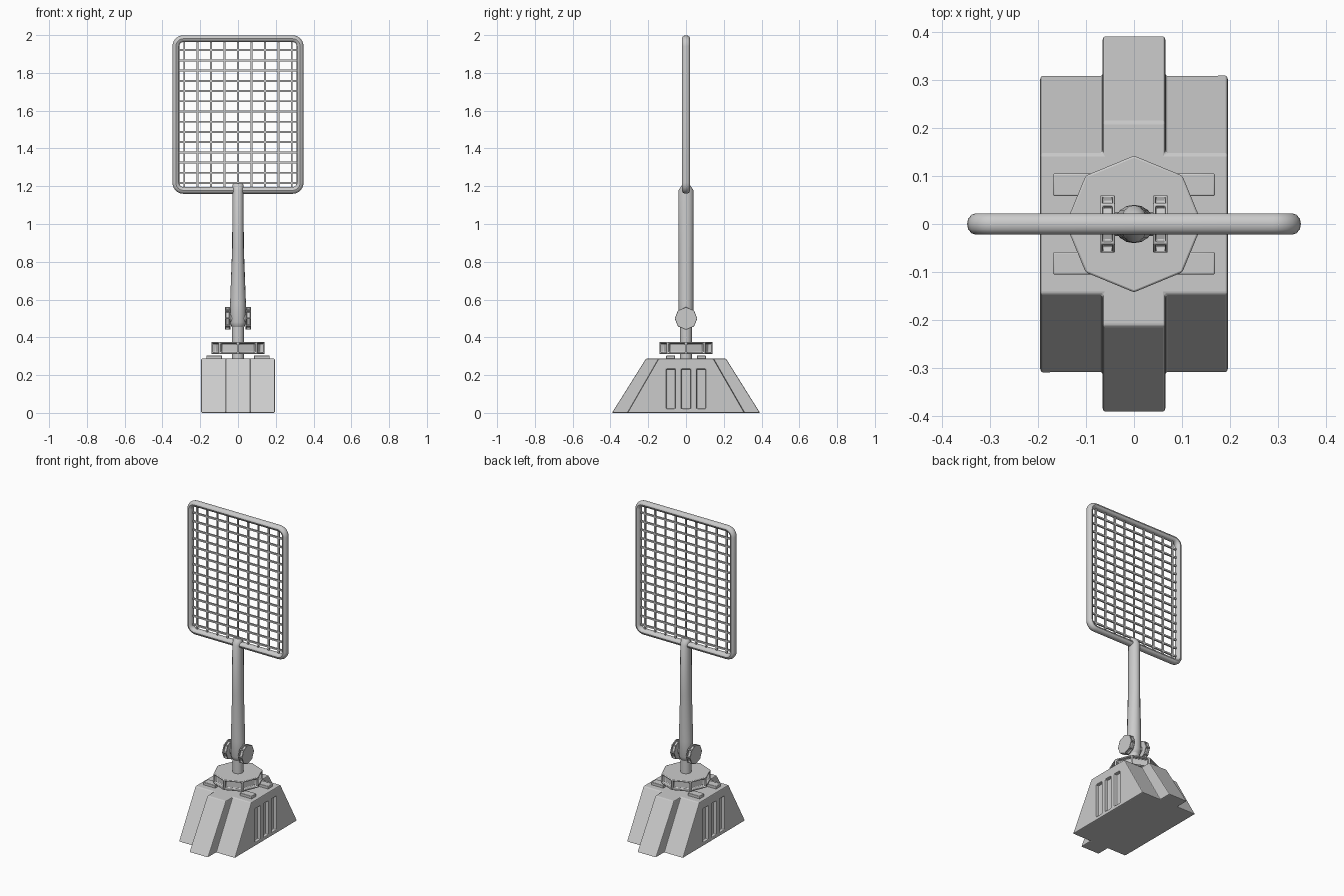
import bpy, bmesh
from math import pi, sin, cos, radians
from mathutils import Matrix

if "Cube" in bpy.data.objects:
    bpy.data.objects.remove(bpy.data.objects["Cube"])


def finish(bm, name, bevel=0, smooth=True):
    bmesh.ops.recalc_face_normals(bm, faces=bm.faces)
    me = bpy.data.meshes.new(name)
    bm.to_mesh(me)
    bm.free()
    ob = bpy.data.objects.new(name, me)
    bpy.context.collection.objects.link(ob)
    bpy.ops.object.select_all(action='DESELECT')
    ob.select_set(True)
    bpy.context.view_layer.objects.active = ob
    if bevel:
        m = ob.modifiers.new("bevel", 'BEVEL')
        m.width, m.segments = bevel, 2
        m.limit_method, m.angle_limit = 'ANGLE', radians(30)
    if smooth:
        bpy.ops.object.shade_smooth_by_angle(angle=radians(35))
    return ob


def add_box(bm, x0, x1, y0, y1, z0, z1):
    mat = (Matrix.Translation(((x0 + x1) / 2, (y0 + y1) / 2, (z0 + z1) / 2))
           @ Matrix.Diagonal((x1 - x0, y1 - y0, z1 - z0, 1)))
    bmesh.ops.create_cube(bm, size=1, matrix=mat)


def loft(bm, rings, closed=False):
    rows = [[bm.verts.new(p) for p in r] for r in rings]
    n = len(rows[0])
    for i in range(len(rows) if closed else len(rows) - 1):
        a, b = rows[i], rows[(i + 1) % len(rows)]
        for j in range(n):
            bm.faces.new((a[j], a[(j + 1) % n], b[(j + 1) % n], b[j]))
    if not closed:
        bm.faces.new(rows[0])
        bm.faces.new(rows[-1])


def round_bar(name, sections, n=16):
    bm = bmesh.new()
    loft(bm, [[(rx * cos(2 * pi * k / n), ry * sin(2 * pi * k / n), z) for k in range(n)]
              for z, rx, ry in sections])
    return finish(bm, name)


def panelled_octagon(name, radius, height, rim, depth, matrix, bevel):
    """Octagonal disc whose side faces are recessed panels."""
    bm = bmesh.new()
    r = radius
    loft(bm, [[(r * cos(k * pi / 4), r * sin(k * pi / 4), z) for k in range(8)]
              for z in (-height / 2, height / 2)])
    bmesh.ops.recalc_face_normals(bm, faces=bm.faces)
    sides = [f for f in bm.faces if abs(f.normal.z) < 0.1]
    bmesh.ops.inset_individual(bm, faces=sides, thickness=rim)
    bmesh.ops.inset_individual(bm, faces=sides, thickness=0.001, depth=-depth)
    bm.transform(matrix)
    return finish(bm, name, bevel)


# sloped cross-shaped base
def cross(z, w, rib, ym, yr):
    q = [(w, ym), (rib, ym), (rib, yr)]
    pts = q + [(-x, y) for x, y in reversed(q)]
    pts += [(-x, -y) for x, y in pts]
    return [(x, y, z) for x, y in pts]


bm = bmesh.new()
loft(bm, [cross(0, 0.195, 0.065, 0.31, 0.392), cross(0.287, 0.195, 0.065, 0.145, 0.212)])
base = finish(bm, "base", smooth=False)

# vent slots cut in both sides of the base
bm = bmesh.new()
for s in (-1, 1):
    for y in (-0.08, 0, 0.08):
        xa, xb = sorted((s * 0.175, s * 0.25))
        add_box(bm, xa, xb, y - 0.024, y + 0.024, 0.022, 0.232)
cutter = finish(bm, "slot_cutter", smooth=False)
cutter.hide_render = True
bpy.context.view_layer.objects.active = base
mod = base.modifiers.new("slots", 'BOOLEAN')
mod.operation, mod.solver, mod.object = 'DIFFERENCE', 'EXACT', cutter
bpy.ops.object.modifier_apply(modifier=mod.name)
bpy.data.objects.remove(cutter)
bev = base.modifiers.new("bevel", 'BEVEL')
bev.width, bev.segments, bev.angle_limit = 0.005, 2, radians(30)
bev.limit_method = 'ANGLE'

# four low pads under the turntable
bm = bmesh.new()
for sx in (-1, 1):
    for sy in (-1, 1):
        xs = sorted((sx * 0.085, sx * 0.168))
        ys = sorted((sy * 0.058, sy * 0.105))
        add_box(bm, *xs, *ys, 0.28, 0.304)
finish(bm, "base_pads", 0.003)

# turntable and neck
panelled_octagon("turntable", 0.142, 0.064, 0.012, 0.022,
                 Matrix.Translation((0, 0, 0.343)), 0.004)
round_bar("neck", [(0.28, 0.032, 0.032), (0.48, 0.032, 0.032)])

# hinge knobs and axle
for s, side in ((-1, "left"), (1, "right")):
    panelled_octagon("hinge_knob_" + side, 0.06, 0.03, 0.007, 0.012,
                     Matrix.Translation((s * 0.055, 0, 0.5)) @ Matrix.Rotation(pi / 2, 4, 'Y'), 0.002)
bm = bmesh.new()
bmesh.ops.create_cone(bm, cap_ends=True, segments=12, radius1=0.025, radius2=0.025, depth=0.1,
                      matrix=Matrix.Translation((0, 0, 0.5)) @ Matrix.Rotation(pi / 2, 4, 'Y'))
finish(bm, "hinge_axle")

# arm tapering in width
round_bar("arm", [(0.445, 0.022, 0.02), (0.455, 0.034, 0.032), (0.48, 0.042, 0.04),
                  (0.58, 0.042, 0.04), (0.87, 0.031, 0.039), (1.18, 0.029, 0.039),
                  (1.203, 0.029, 0.024), (1.215, 0.027, 0.014)])

# rounded rectangular tube frame
X, Z0, Z1, R = 0.329, 1.178, 1.981, 0.04
rings = []
corners = [(X - R, Z1 - R), (R - X, Z1 - R), (R - X, Z0 + R), (X - R, Z0 + R)]
for c, (cx, cz) in enumerate(corners):
    for i in range(7):
        a = pi / 2 * (c + i / 6)
        ring = []
        for k in range(12):
            t = 2 * pi * k / 12
            d = R + 0.018 * cos(t)
            ring.append((cx + d * cos(a), 0.022 * sin(t), cz + d * sin(a)))
        rings.append(ring)
bm = bmesh.new()
loft(bm, rings, closed=True)
finish(bm, "frame")

# wire mesh
W = 0.005
bm = bmesh.new()
for i in range(-4, 5):
    x = i * 0.0712
    add_box(bm, x - W, x + W, -W, W, Z0, Z1)
for i in range(14):
    z = 1.217 + i * 0.0541
    add_box(bm, -X, X, -W, W, z - W, z + W)
finish(bm, "wire_mesh", smooth=False)
